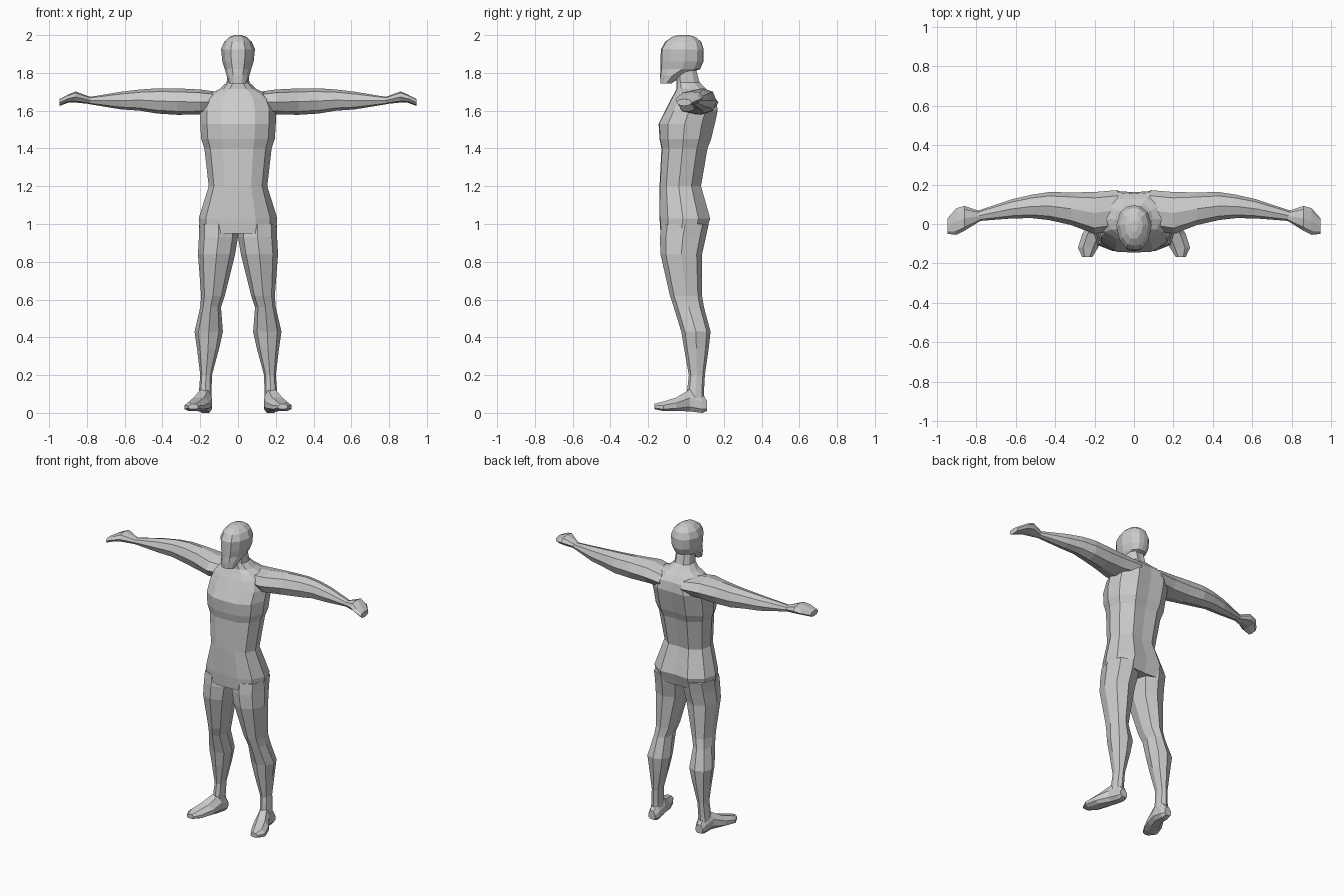
import bpy
import bmesh

skin = bpy.data.materials.new("light_grey")
skin.diffuse_color = (0.6, 0.6, 0.6, 1)

# Cross-section outlines inside a -1..1 box
TORSO = [(0, -1), (.45, -.97), (.82, -.68), (1, -.1), (.9, .5), (.48, .95), (0, .9),
         (-.48, .95), (-.9, .5), (-1, -.1), (-.82, -.68), (-.45, -.97)]
HEAD = [(0, -1), (.42, -.94), (.8, -.55), (1, .1), (.78, .7), (.35, .97), (0, 1),
        (-.35, .97), (-.78, .7), (-1, .1), (-.8, -.55), (-.42, -.94)]
LIMB = [(0, -1), (.72, -.74), (1, 0), (.72, .74), (0, 1), (-.72, .74), (-1, 0), (-.72, -.74)]
BOXY = [(.55, -1), (1, -.6), (1, .2), (.5, 1), (-.5, 1), (-1, .2), (-1, -.6), (-.55, -1)]


def loft(name, axis, outline, sections, mirror=False):
    """Skin sections (position, u_min, u_max, v_min, v_max) along an axis."""
    bm = bmesh.new()
    rings = []
    for p, u0, u1, v0, v1 in sections:
        ring = []
        for a, b in outline:
            u = (u0 + u1) / 2 + a * (u1 - u0) / 2
            v = (v0 + v1) / 2 + b * (v1 - v0) / 2
            co = {"x": (p, u, v), "y": (u, p, v), "z": (u, v, p)}[axis]
            ring.append(bm.verts.new(co))
        rings.append(ring)
    n = len(outline)
    for r, s in zip(rings, rings[1:]):
        for i in range(n):
            j = (i + 1) % n
            bm.faces.new((r[i], r[j], s[j], s[i]))
    bm.faces.new(rings[0])
    bm.faces.new(rings[-1])
    bmesh.ops.recalc_face_normals(bm, faces=bm.faces)
    mesh = bpy.data.meshes.new(name)
    bm.to_mesh(mesh)
    bm.free()
    mesh.materials.append(skin)
    obj = bpy.data.objects.new(name, mesh)
    bpy.context.collection.objects.link(obj)
    if mirror:
        mod = obj.modifiers.new("Mirror", "MIRROR")
        mod.use_mirror_merge = False
    return obj


# Torso with shoulders and neck
loft("torso", "z", TORSO, [
    (.95, -.2, .2, -.135, .11),
    (1.03, -.208, .208, -.14, .135),
    (1.2, -.155, .155, -.14, .085),
    (1.4, -.178, .178, -.13, .12),
    (1.45, -.195, .195, -.14, .14),
    (1.53, -.2, .2, -.145, .16),
    (1.6, -.2, .2, -.11, .175),
    (1.66, -.18, .18, -.08, .165),
    (1.695, -.14, .14, -.06, .135),
    (1.715, -.095, .095, -.05, .11),
    (1.75, -.06, .06, -.05, .075),
    (1.84, -.055, .055, -.05, .05)])

# Head with forward jaw
loft("head", "z", HEAD, [
    (1.745, -.045, .045, -.135, -.075),
    (1.785, -.06, .06, -.137, -.02),
    (1.82, -.07, .07, -.135, .075),
    (1.86, -.083, .083, -.135, .092),
    (1.925, -.09, .09, -.133, .094),
    (1.965, -.073, .073, -.11, .08),
    (1.99, -.045, .045, -.075, .05),
    (2.0, -.018, .018, -.04, .015)])

# Legs
loft("leg", "z", LIMB, [
    (1.0, .0, .205, -.13, .12),
    (.93, .0, .207, -.138, .105),
    (.84, .015, .212, -.135, .085),
    (.62, .07, .195, -.085, .085),
    (.56, .09, .2, -.065, .095),
    (.43, .08, .23, -.025, .13),
    (.34, .1, .217, -.01, .12),
    (.2, .138, .2, .015, .1),
    (.11, .14, .207, .005, .095),
    (.05, .14, .21, .0, .1)], mirror=True)

# Feet, turned slightly outward
loft("foot", "y", BOXY, [
    (.112, .15, .2, .01, .065),
    (.085, .137, .207, .0, .1),
    (.02, .138, .218, .008, .125),
    (-.05, .152, .262, .01, .082),
    (-.12, .182, .284, .01, .06),
    (-.168, .212, .262, .02, .048)], mirror=True)

# Arms
loft("arm", "x", LIMB, [
    (.08, -.03, .172, 1.59, 1.695),
    (.2, -.05, .162, 1.58, 1.712),
    (.32, -.005, .16, 1.578, 1.718),
    (.43, .02, .162, 1.585, 1.718),
    (.52, .03, .148, 1.6, 1.712),
    (.62, .028, .125, 1.607, 1.7),
    (.79, .015, .068, 1.635, 1.672)], mirror=True)

# Hands, closed and flat
loft("hand", "x", LIMB, [
    (.78, .015, .065, 1.635, 1.672),
    (.86, -.035, .092, 1.643, 1.702),
    (.9, -.055, .08, 1.642, 1.685),
    (.945, -.05, .03, 1.625, 1.662)], mirror=True)
